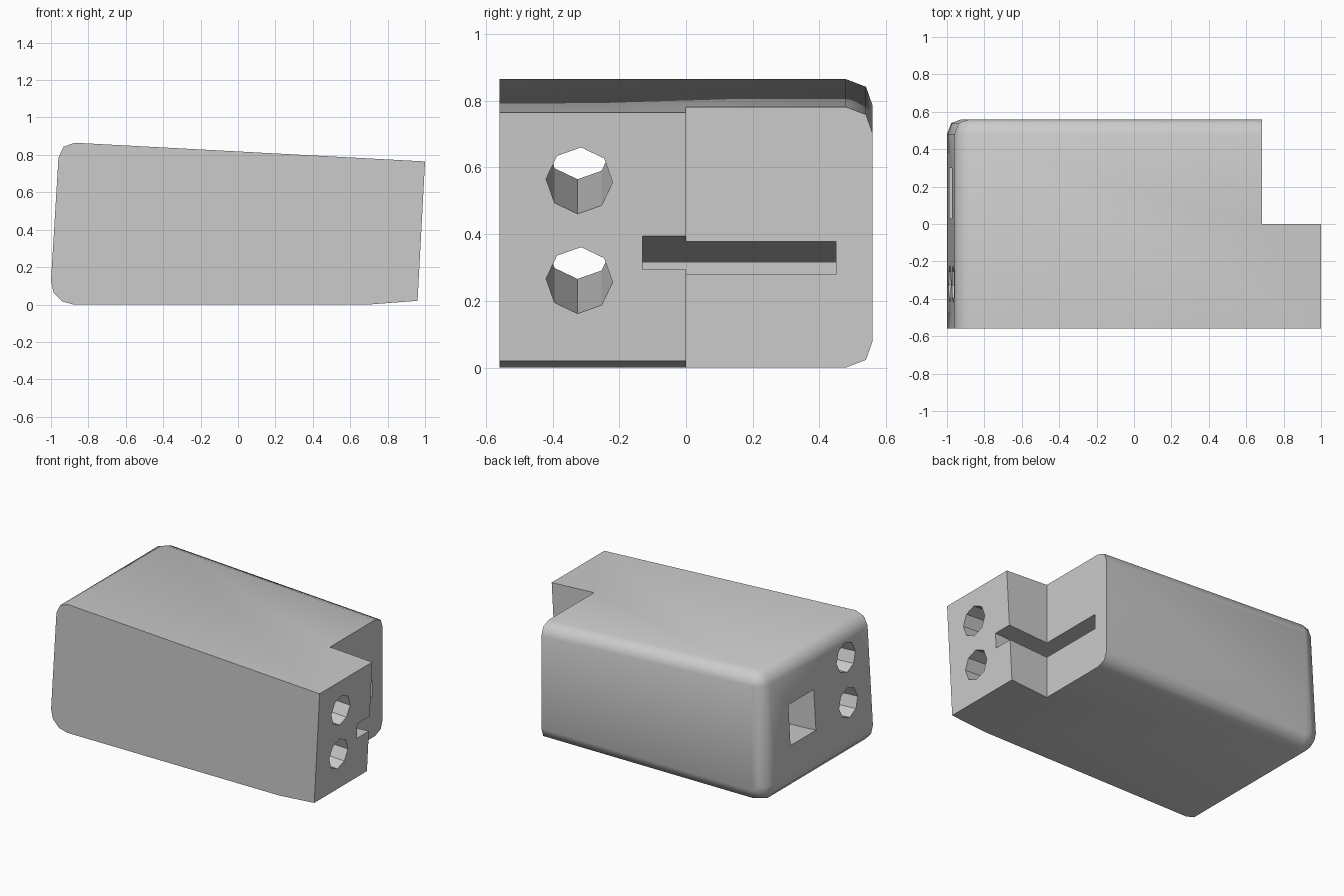
import bpy
import bmesh
from math import cos, sin, radians

cube = bpy.data.objects.get("Cube")
if cube:
    bpy.data.objects.remove(cube, do_unlink=True)

grey = bpy.data.materials.new("plain_grey")
grey.use_nodes = True
colour = (0.6, 0.6, 0.6, 1)
grey.diffuse_color = colour
grey.node_tree.nodes["Principled BSDF"].inputs["Base Color"].default_value = colour


def loft(name, rings, is_smooth=None):
    """Join rings of points into a closed solid with flat end caps."""
    bm = bmesh.new()
    loops = [[bm.verts.new(p) for p in ring] for ring in rings]
    n = len(loops[0])
    for a, b in zip(loops, loops[1:]):
        for i in range(n):
            j = (i + 1) % n
            face = bm.faces.new((a[i], a[j], b[j], b[i]))
            face.smooth = bool(is_smooth and is_smooth(i))
    bm.faces.new(loops[0][::-1])
    bm.faces.new(loops[-1]).smooth = is_smooth is not None
    bmesh.ops.recalc_face_normals(bm, faces=bm.faces)
    mesh = bpy.data.meshes.new(name)
    bm.to_mesh(mesh)
    bm.free()
    mesh.materials.append(grey)
    obj = bpy.data.objects.new(name, mesh)
    bpy.context.collection.objects.link(obj)
    return obj


def side_outline(y, inset):
    """Tapered side profile, rounded at the left end and shrunk by inset."""
    pts = []
    for cx, cz, r, angles in ((-0.877, 0.782, 0.083, (87, 132, 177)),
                              (-0.88, 0.12, 0.12, (177, 208, 239, 270))):
        for a in angles:
            t = radians(a)
            pts.append((cx + (r - inset) * cos(t), y, cz + (r - inset) * sin(t)))
    pts += [(0.70, y, inset), (0.96, y, 0.02 + inset), (1.0, y, 0.765 - inset)]
    return pts


# Case body: flat front, rounded back rim
RIGHT_END = 8
body = loft("case_body",
            [side_outline(y, i) for y, i in
             ((-0.56, 0), (0.48, 0), (0.54, 0.023), (0.56, 0.08))],
            lambda i: i != RIGHT_END)


def cut(name, profile, x0, x1, slope=0, origin=0):
    """Subtract a y-z profile swept along x, sloping from its origin."""
    rings = [[(x, y, z + slope * (x - origin)) for y, z in profile] for x in (x0, x1)]
    cutter = loft(name, rings)
    cutter.hide_render = True
    mod = body.modifiers.new(name, "BOOLEAN")
    mod.operation = "DIFFERENCE"
    mod.solver = "EXACT"
    mod.object = cutter
    bpy.context.view_layer.objects.active = body
    bpy.ops.object.modifier_apply(modifier=name)
    bpy.data.objects.remove(cutter, do_unlink=True)


def rect(y0, y1, z0, z1):
    return [(y0, z0), (y1, z0), (y1, z1), (y0, z1)]


# Corner step at the right end
cut("corner_step", rect(0, 1, -1, 2), 0.685, 1.3)

# Two octagonal bores running the whole length
for name, z in (("upper_bore", 0.56), ("lower_bore", 0.26)):
    octagon = [(-0.32 + 0.1 * cos(radians(45 * k - 3)),
                z + 0.1 * sin(radians(45 * k - 3))) for k in range(8)]
    cut(name, octagon, -1.2, 1.2, -0.053, 1)

# Flat slot from the right and square pocket at the left end
cut("flat_slot", rect(-0.13, 0.45, 0.295, 0.395), -0.55, 1.2, 0.052, 1)
cut("square_pocket", rect(0.03, 0.30, 0.315, 0.585), -1.2, -0.65, -0.053, -1)
